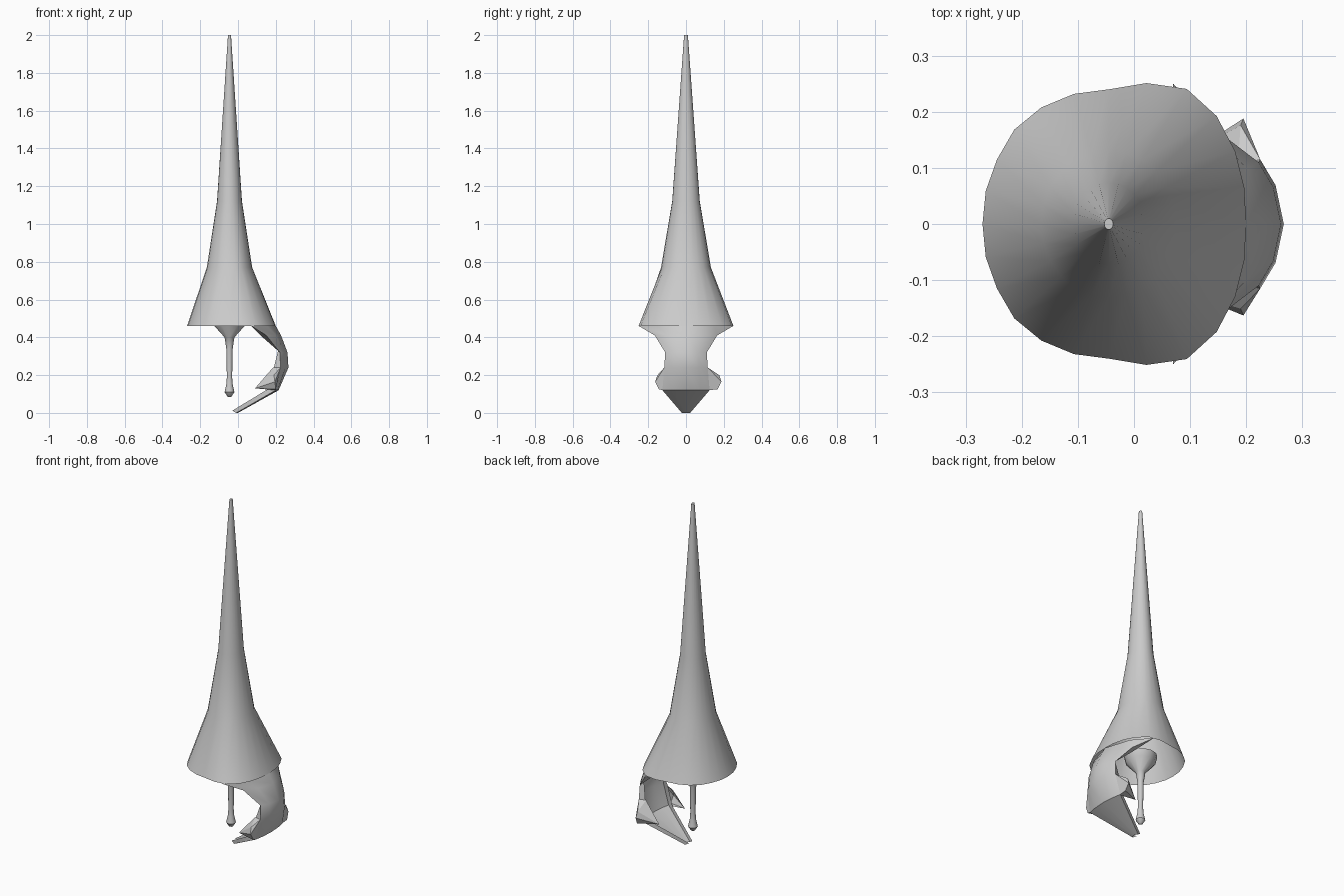
import bpy
from math import sin, cos, pi, radians

if "Cube" in bpy.data.objects:
    bpy.data.objects.remove(bpy.data.objects["Cube"])

AX = -0.045          # shared axis of tube and pistil
SIDES = 24


def make(name, verts, faces, smooth=False):
    me = bpy.data.meshes.new(name)
    me.from_pydata(verts, [], faces)
    me.update()
    ob = bpy.data.objects.new(name, me)
    bpy.context.collection.objects.link(ob)
    if smooth:
        bpy.ops.object.select_all(action='DESELECT')
        bpy.context.view_layer.objects.active = ob
        ob.select_set(True)
        bpy.ops.object.shade_smooth_by_angle(angle=radians(35))
    return ob


def loft(rings, closed):
    n = len(rings[0])
    verts = [p for r in rings for p in r]
    faces = []
    for i in range(len(rings) - 1):
        for j in range(n if closed else n - 1):
            k = (j + 1) % n
            faces.append((i*n + j, i*n + k, (i+1)*n + k, (i+1)*n + j))
    return verts, faces


def circle(rx, ry, z, n):
    return [(AX + rx*cos(2*pi*i/n), ry*sin(2*pi*i/n), z) for i in range(n)]


# Flower tube: flaring hollow cone with an uneven rim
half = [.245, .25, .26, .272, .278, .26, .24, .24, .24, .238, .23, .227, .225]
radii = half + half[-2:0:-1]
rim = [(AX + r*cos(2*pi*i/SIDES), r*sin(2*pi*i/SIDES), .46) for i, r in enumerate(radii)]
rings = [rim, circle(.12, .132, .77, SIDES), circle(.066, .073, 1.12, SIDES),
         circle(.008, .01, 2.0, SIDES)]
v, f = loft(rings, True)
f.append(tuple(range(3*SIDES, 4*SIDES)))
make("flower_tube", v, f, True)

# Pistil: flared root, thin stalk and small bulb
prof = [(.002, .083), (.012, .088), (.026, .11), (.017, .15), (.014, .19),
        (.017, .34), (.026, .40), (.08, .46), (.09, .50)]
v, f = loft([circle(r, r, z, 12) for r, z in prof], True)
f.append(tuple(range(12))[::-1])
make("pistil", v, f, True)

# Lip petal: channel curling down and forward
# z, back x, side x, half width, edge x, edge half width, edge z
secs = [(.46, .20, .07, .25, .06, .16, .47),
        (.41, .228, .15, .165, .125, .125, .405),
        (.32, .262, .222, .11, .212, .085, .33),
        (.24, .267, .225, .115, .19, .105, .24),
        (.12, .215, .20, .125, .165, .11, .13),
        (.0, .0, -.01, .022, -.03, .016, .012)]
rings = []
for z, xb, xs, w, xe, we, ze in secs:
    mid = (xb - (xb - xs)*.35, w*.6, z)
    h = [mid, (xs, w, z), (xe, we, ze)]
    rings.append([(x, -y, q) for x, y, q in reversed(h)] + [(xb, 0, z)] + h)
v, f = loft(rings, False)
make("lip_petal", v, f, True)

# Side flaps: folded wings on each side of the lip, one flared wider
for name, s, w in (("left_flap", -1, .163), ("right_flap", 1, .188)):
    pts = [(.225, .115, .24), (.19, w - .012, .20), (.195, w, .165),
           (.20, w - .02, .125), (.20, .12, .12), (.09, .12, .13), (.185, .105, .24)]
    make(name, [(x, s*y, z) for x, y, z in pts],
         [(0, 1, 2), (0, 2, 3, 4), (0, 6, 1), (6, 5, 1), (1, 5, 2), (2, 5, 3), (3, 5, 4)])
